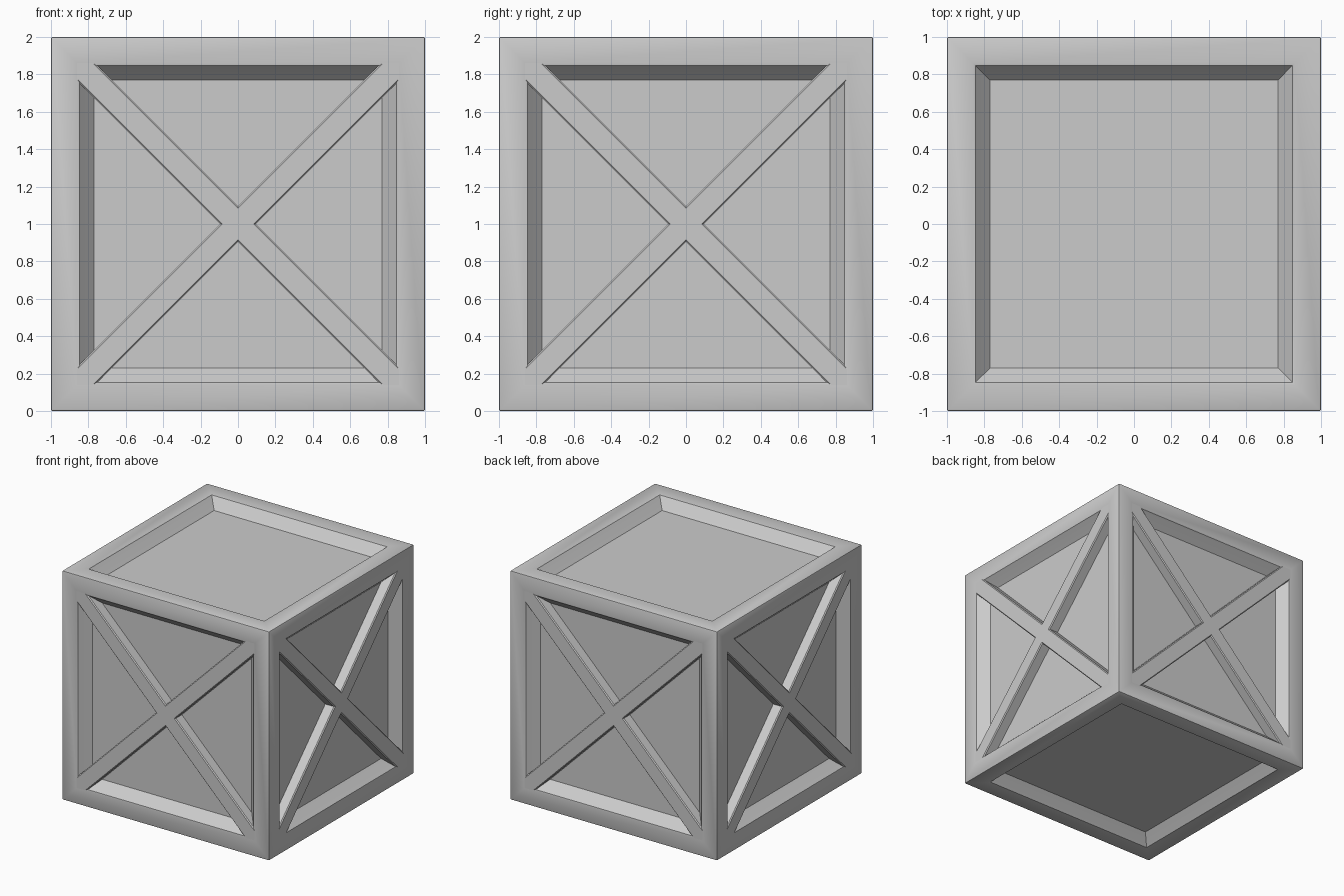
import bpy, bmesh
from math import pi, radians
from mathutils import Matrix, Vector

if "Cube" in bpy.data.objects:
    bpy.data.objects.remove(bpy.data.objects["Cube"])

RIM = 0.86      # half-width of each panel opening
DEPTH = 0.09    # panel recess
C = 0.095       # brace half-width measured along the axes


def finish(bm, name):
    bmesh.ops.recalc_face_normals(bm, faces=bm.faces)
    mesh = bpy.data.meshes.new(name)
    bm.to_mesh(mesh)
    bm.free()
    obj = bpy.data.objects.new(name, mesh)
    bpy.context.collection.objects.link(obj)
    bpy.ops.object.select_all(action='DESELECT')
    obj.select_set(True)
    bpy.context.view_layer.objects.active = obj
    bpy.ops.object.shade_smooth_by_angle(angle=radians(30))
    return obj


# Crate body: softened cube with a sloped, round-lipped recess on every side
bm = bmesh.new()
bmesh.ops.create_cube(bm, size=2, matrix=Matrix.Translation((0, 0, 1)))
bmesh.ops.bevel(bm, geom=bm.edges[:], offset=0.01, segments=2, profile=0.5,
                affect='EDGES')
panels = [f for f in bm.faces if f.calc_area() > 1]
for thickness, depth in ((0.99 - RIM, 0), (0.012, -0.004), (0.01, -0.012),
                         (0.068, 0.016 - DEPTH)):
    bmesh.ops.inset_individual(bm, faces=panels, thickness=thickness,
                               depth=depth, use_even_offset=True)
finish(bm, "crate_body")


# Cross brace: X outline extruded out of the panel, flush with the rim
def cross_brace(name, turn):
    bm = bmesh.new()
    arm = [(C, 0), (RIM, RIM - C), (RIM, RIM), (RIM - C, RIM)]
    verts, inner = [], []
    for q in range(4):
        rot = Matrix.Rotation(q * pi / 2, 3, 'Y')
        for i, (x, z) in enumerate(arm):
            v = bm.verts.new(rot @ Vector((x, -1, -z)))
            verts.append(v)
            if i == 0:
                inner.append(v)
    front = bm.faces.new(verts)
    long_edges = [e for e in front.edges if any(v in inner for v in e.verts)]
    rim_edges = front.edges[:]
    ext = bmesh.ops.extrude_edge_only(bm, edges=rim_edges)
    back = [g for g in ext["geom"] if isinstance(g, bmesh.types.BMVert)]
    bmesh.ops.translate(bm, verts=back, vec=(0, DEPTH + 0.005, 0))
    bmesh.ops.bevel(bm, geom=long_edges, offset=0.008, segments=1,
                    affect='EDGES')
    bmesh.ops.transform(bm, verts=bm.verts, matrix=Matrix.Translation((0, 0, 1))
                        @ Matrix.Rotation(turn, 4, 'Z'))
    finish(bm, name)


for i, side in enumerate(("front", "right", "back", "left")):
    cross_brace(side + "_cross_brace", i * pi / 2)
